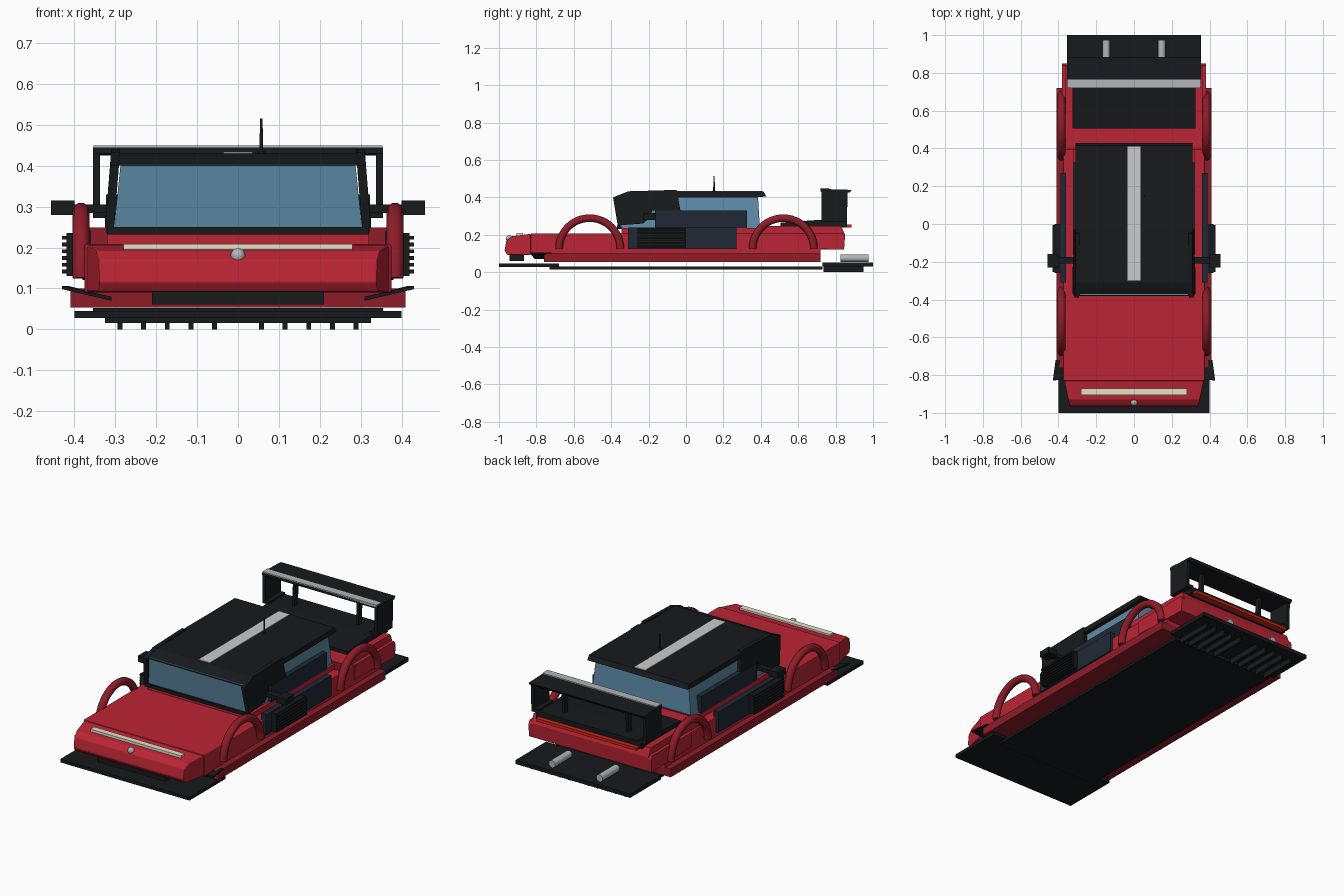
import bpy, bmesh, math
from mathutils import Matrix

if "Cube" in bpy.data.objects:
    bpy.data.objects.remove(bpy.data.objects["Cube"])

mats = {}
def mat(name, rgb):
    m = bpy.data.materials.new(name)
    m.diffuse_color = (*rgb, 1)
    m.use_nodes = True
    m.node_tree.nodes["Principled BSDF"].inputs["Base Color"].default_value = m.diffuse_color
    return m
RED = mat("red_paint", (0.50, 0.018, 0.035))
DARKRED = mat("dark_red", (0.27, 0.012, 0.022))
BLACK = mat("black_trim", (0.009, 0.010, 0.012))
NAVY = mat("navy_trim", (0.014, 0.022, 0.036))
GLASS = mat("blue_glass", (0.11, 0.26, 0.39))
CREAM = mat("lamp_cream", (0.80, 0.75, 0.60))
WHITE = mat("stripe_white", (0.62, 0.62, 0.60))
SILVER = mat("silver", (0.45, 0.46, 0.48))
LAMP = mat("tail_red", (0.60, 0.02, 0.01))

def finish(name, bm, m, bevel=0, smooth=False):
    bmesh.ops.recalc_face_normals(bm, faces=bm.faces)
    me = bpy.data.meshes.new(name)
    bm.to_mesh(me)
    bm.free()
    ob = bpy.data.objects.new(name, me)
    bpy.context.collection.objects.link(ob)
    me.materials.append(m)
    if bevel:
        b = ob.modifiers.new("bevel", "BEVEL")
        b.width, b.segments = bevel, 2
    if smooth:
        for p in me.polygons:
            p.use_smooth = len(p.vertices) == 4
    return ob

def loft(name, a, b, m, bevel=0):
    """Join two matching point loops into a closed solid."""
    bm = bmesh.new()
    va, vb = [bm.verts.new(p) for p in a], [bm.verts.new(p) for p in b]
    bm.faces.new(va)
    bm.faces.new(vb[::-1])
    for i in range(len(va)):
        j = (i + 1) % len(va)
        bm.faces.new((va[i], vb[i], vb[j], va[j]))
    return finish(name, bm, m, bevel)

def box(name, x, y, z, m, bevel=0):
    ring = [(x[0], y[0]), (x[1], y[0]), (x[1], y[1]), (x[0], y[1])]
    return loft(name, [(*p, z[0]) for p in ring], [(*p, z[1]) for p in ring], m, bevel)

def profile(name, pts, x0, x1, m, bevel=0):
    """Side profile (y, z) stretched from x0 to x1."""
    return loft(name, [(x0, *p) for p in pts], [(x1, *p) for p in pts], m, bevel)

def rod(name, p, axis, r, length, m, r2=None):
    bm = bmesh.new()
    bmesh.ops.create_cone(bm, cap_ends=True, segments=20, radius1=r,
                          radius2=r if r2 is None else r2, depth=length)
    if axis == "Y":
        bm.transform(Matrix.Rotation(math.pi / 2, 4, "X"))
    bm.transform(Matrix.Translation(p))
    return finish(name, bm, m, smooth=True)

def both(ob):
    """Add a mirrored copy on the other side."""
    c = ob.copy()
    c.data = ob.data.copy()
    c.name = ob.name + "_left"
    c.data.transform(Matrix.Scale(-1, 4, (1, 0, 0)))
    c.data.flip_normals()
    bpy.context.collection.objects.link(c)

# Underbody
box("floor_panel", (-.325, .325), (-.73, .73), (.015, .03), BLACK)
box("front_splitter", (-.40, .40), (-1, -.68), (.027, .045), BLACK)
box("diffuser", (-.355, .355), (.73, 1), (.03, .052), BLACK)
for i in range(1, 6):
    both(box(f"diffuser_fin_{i}", (i * .0577 - .006, i * .0577 + .006), (.735, .95), (0, .032), BLACK))

# Main body
box("sill_plate", (-.41, .41), (-.76, .72), (.053, .10), DARKRED)
box("main_body", (-.375, .375), (-.83, .72), (.09, .208), RED, .004)
box("cabin_base", (-.32, .32), (-.345, .41), (.20, .237), RED)
profile("rear_body", [(.40, .12), (.845, .12), (.85, .20), (.83, .247), (.40, .247)],
        -.362, .362, RED)
both(profile("rear_side_panel", [(.49, .13), (.845, .12), (.85, .19), (.84, .21), (.49, .21)],
             .35, .38, RED))
box("deck_seam", (-.365, .365), (.395, .405), (.20, .249), DARKRED)

# Nose
nose = [(-.83, .092), (-.955, .092), (-.97, .115), (-.96, .17), (-.93, .192), (-.83, .205)]
def nose_ring(s):
    return [(s * (.37 + (y + .83) * .22), y, z) for y, z in nose]
loft("nose", nose_ring(-1), nose_ring(1), RED, .004)
box("front_air_dam", (-.21, .21), (-.945, -.865), (.06, .095), BLACK)
box("headlight_bar", (-.28, .28), (-.905, -.872), (.185, .209), CREAM)
bm = bmesh.new()
bmesh.ops.create_uvsphere(bm, u_segments=20, v_segments=12, radius=.018)
bm.transform(Matrix.Translation((0, -.945, .18)))
finish("nose_cap", bm, SILVER, smooth=True)
both(loft("canard", [(.31, -.81, .07), (.43, -.83, .098), (.43, -.83, .106), (.31, -.81, .08)],
          [(.31, -.72, .07), (.415, -.72, .098), (.415, -.72, .106), (.31, -.72, .08)], BLACK))

# Wheel arches
for label, yc in (("front", -.515), ("rear", .52)):
    cu = bpy.data.curves.new(label + "_arch", "CURVE")
    cu.dimensions = "3D"
    cu.bevel_depth, cu.bevel_resolution, cu.use_fill_caps = .021, 3, True
    sp = cu.splines.new("POLY")
    sp.points.add(24)
    for i, p in enumerate(sp.points):
        t = math.pi * i / 24
        p.co = (.384, yc + .164 * math.cos(t), .125 + .164 * math.sin(t), 1)
    tmp = bpy.data.objects.new("tmp", cu)
    bpy.context.collection.objects.link(tmp)
    bpy.context.view_layer.update()
    me = bpy.data.meshes.new_from_object(tmp)
    bpy.data.objects.remove(tmp)
    bm = bmesh.new()
    bm.from_mesh(me)
    both(finish(label + "_arch", bm, DARKRED, smooth=True))

# Cabin
def rect(x, y0, y1, z):
    return [(-x, y0, z), (x, y0, z), (x, y1, z), (-x, y1, z)]
loft("cabin_glass", rect(.305, -.355, .395, .235), rect(.287, -.375, .385, .405), GLASS)
profile("roof", [(-.38, .40), (-.35, .415), (-.31, .43), (.415, .43), (.43, .405), (.38, .40)],
        -.31, .31, BLACK)
box("roof_stripe", (-.035, .035), (-.30, .41), (.428, .434), WHITE)
box("windscreen_lower_frame", (-.32, .32), (-.368, -.345), (.232, .25), BLACK)
pillar = [(-.365, .25), (-.39, .40), (-.31, .432), (-.05, .44), (-.03, .33),
          (-.18, .33), (-.20, .285), (-.23, .26)]
def pillar_ring(x):
    return [(x + (.44 - z) * .08, y, z) for y, z in pillar]
both(loft("screen_side_panel", pillar_ring(.288), pillar_ring(.31), BLACK))
both(box("side_pod", (.27, .323), (-.165, .325), (.235, .33), NAVY))
rod("aerial", (.057, .15, .47), "Z", .005, .09, BLACK, .003)
rod("aerial_base", (.057, .15, .432), "Z", .008, .008, BLACK)

# Side intakes and mirrors
both(box("door_panel", (.36, .39), (-.31, .27), (.125, .24), NAVY))
both(box("vent_housing", (.36, .42), (-.26, 0), (.13, .235), BLACK))
for i in range(6):
    z = .137 + i * .0165
    both(box(f"vent_slat_{i + 1}", (.415, .431), (-.255, -.005), (z, z + .009), BLACK))
both(box("mirror", (.40, .457), (-.23, -.16), (.28, .315), BLACK))
both(box("mirror_arm", (.30, .405), (-.21, -.175), (.285, .305), BLACK))

# Engine cover and tail
profile("engine_cover", [(.505, .24), (.86, .24), (.86, .282), (.72, .28), (.505, .265)],
        -.325, .325, BLACK)
box("tail_light", (-.31, .31), (.85, .885), (.238, .254), LAMP)
for s in (-1, 1):
    rod("exhaust_pipe", (s * .147, .90, .075), "Y", .02, .15, SILVER)

# Rear wing
profile("wing_plane", [(.72, .43), (.875, .425), (.885, .44), (.72, .445)], -.355, .355, BLACK)
box("wing_silver_edge", (-.353, .353), (.72, .765), (.438, .45), SILVER)
both(profile("wing_end_plate", [(.725, .28), (.86, .28), (.865, .44), (.725, .44)],
             .337, .355, BLACK))
both(box("wing_foot", (.31, .355), (.725, .86), (.272, .292), BLACK))
both(loft("wing_strut", [(.19, .77, .27), (.205, .77, .27), (.205, .80, .27), (.19, .80, .27)],
          [(.19, .78, .435), (.205, .78, .435), (.205, .81, .435), (.19, .81, .435)], BLACK))
